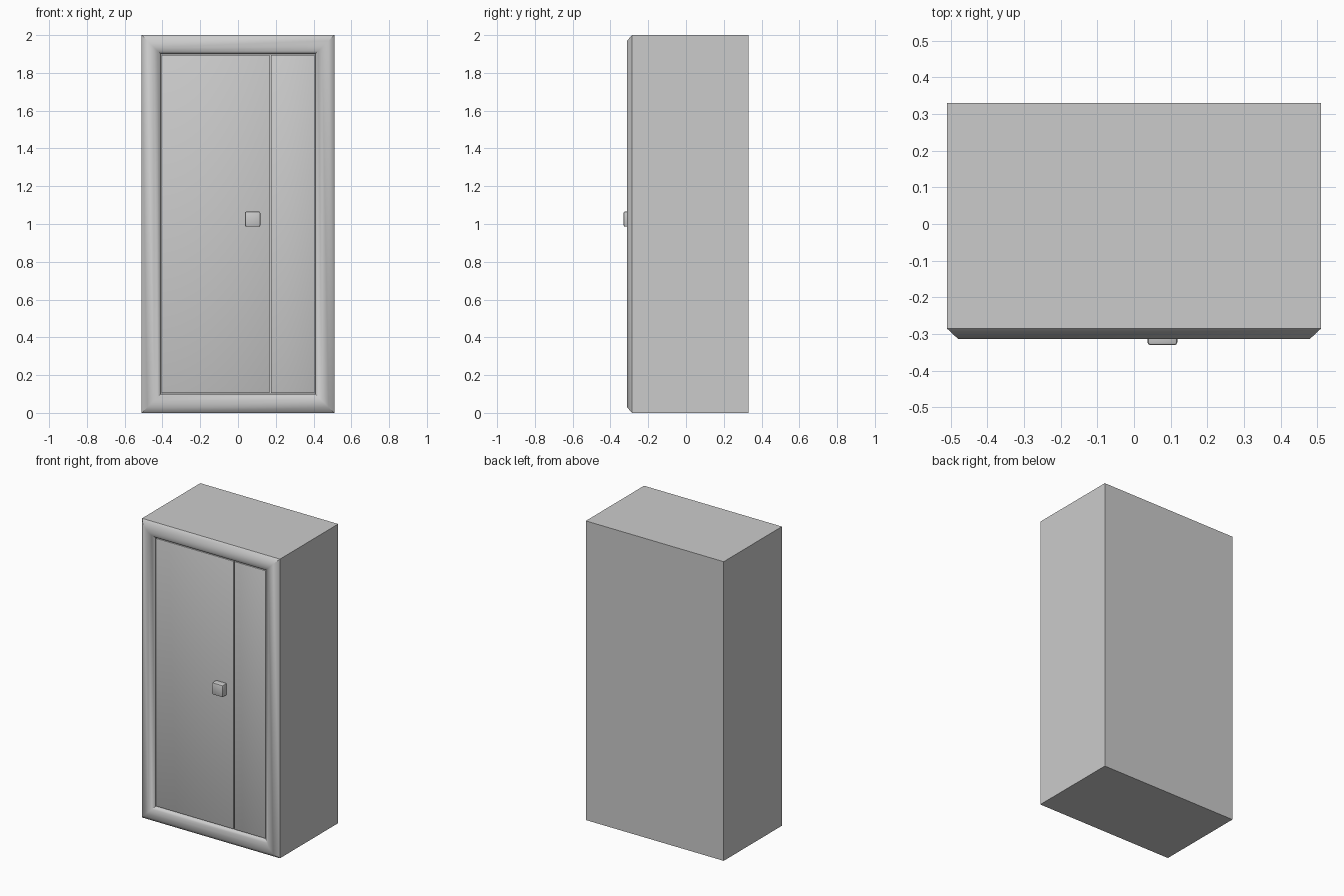
import bpy, bmesh, math

cube = bpy.data.objects.get("Cube")
if cube:
    bpy.data.objects.remove(cube, do_unlink=True)

grey = bpy.data.materials.new("plain grey")
grey.use_nodes = True
grey.diffuse_color = (0.6, 0.6, 0.6, 1)
grey.node_tree.nodes["Principled BSDF"].inputs["Base Color"].default_value = (0.6, 0.6, 0.6, 1)

WIDTH, HEIGHT = 1.02, 2.0


def finish(name, bm, angle):
    bmesh.ops.recalc_face_normals(bm, faces=bm.faces)
    mesh = bpy.data.meshes.new(name)
    bm.to_mesh(mesh)
    bm.free()
    mesh.materials.append(grey)
    obj = bpy.data.objects.new(name, mesh)
    bpy.context.collection.objects.link(obj)
    bpy.ops.object.select_all(action='DESELECT')
    obj.select_set(True)
    bpy.context.view_layer.objects.active = obj
    bpy.ops.object.shade_smooth_by_angle(angle=math.radians(angle))
    return obj


def box(name, x, y, z, bevel):
    """Bevelled box spanning the given ranges."""
    bm = bmesh.new()
    bmesh.ops.create_cube(bm, size=1)
    for v in bm.verts:
        for i, (low, high) in enumerate((x, y, z)):
            v.co[i] = low if v.co[i] < 0 else high
    bmesh.ops.bevel(bm, geom=bm.edges[:], offset=bevel, segments=2,
                    profile=0.5, affect='EDGES')
    return finish(name, bm, 40)


# Cabinet with moulded, mitred front frame: (inset, depth) rings
profile = [(0, 0.33), (0, -0.285), (0.03, -0.313), (0.065, -0.313),
           (0.085, -0.303), (0.1, -0.288), (0.1, -0.265)]
bm = bmesh.new()
rings = []
for inset, y in profile:
    hx = WIDTH / 2 - inset
    corners = [(-hx, inset), (hx, inset), (hx, HEIGHT - inset), (-hx, HEIGHT - inset)]
    rings.append([bm.verts.new((x, y, z)) for x, z in corners])
for a, b in zip(rings, rings[1:]):
    for i in range(4):
        j = (i + 1) % 4
        bm.faces.new((a[i], a[j], b[j], b[i]))
bm.faces.new(rings[0])
bm.faces.new(rings[-1])
finish("cabinet_body", bm, 45)

# Wide and narrow doors set in the frame
for name, x in (("wide_door", (-0.406, 0.168)), ("narrow_door", (0.174, 0.406))):
    box(name, x, (-0.289, -0.26), (0.104, 1.896), 0.004)

# Square knob
box("door_knob", (0.037, 0.118), (-0.33, -0.28), (0.986, 1.066), 0.007)
